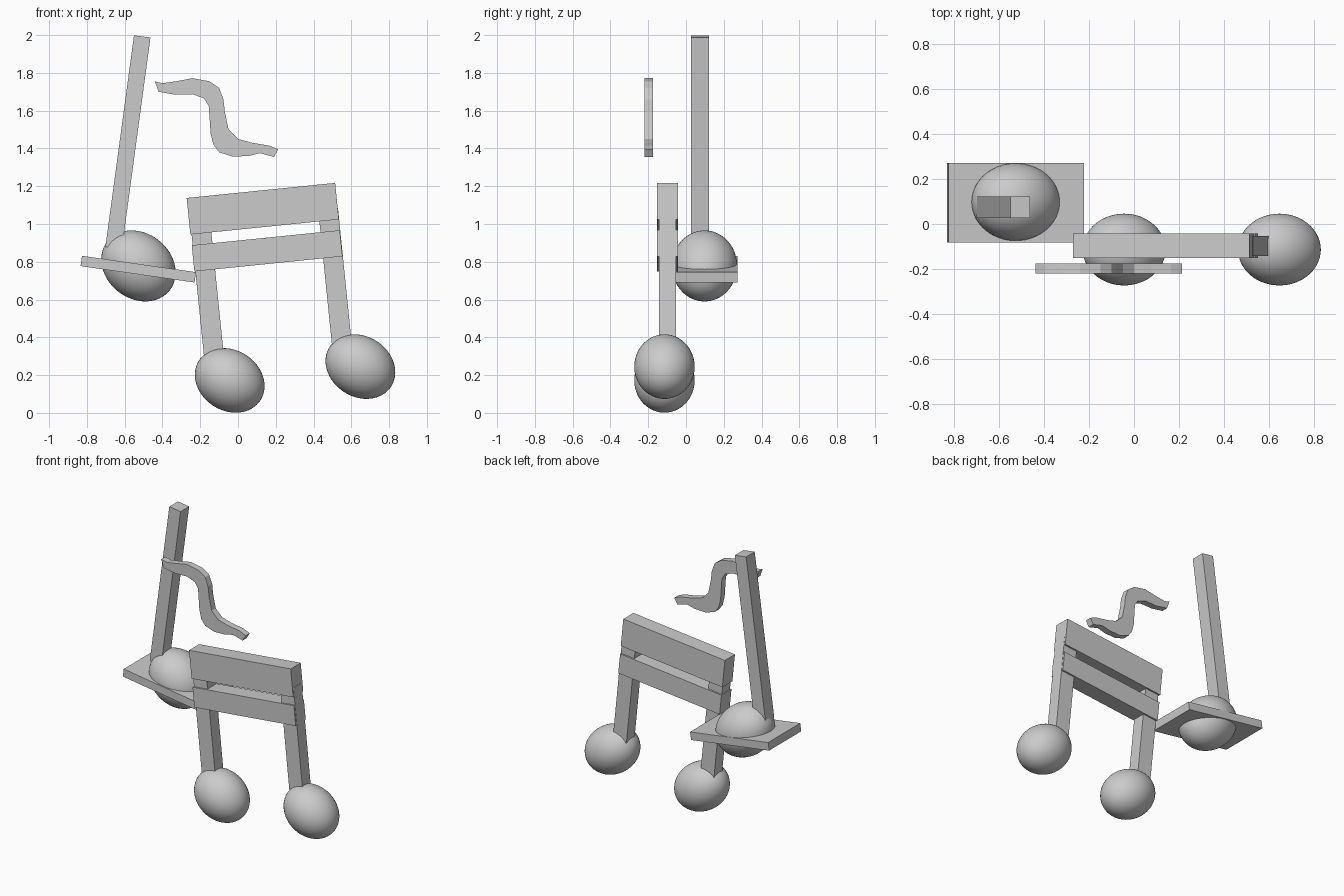
import bpy
import bmesh
from math import radians, sin, cos

old = bpy.data.objects.get("Cube")
if old:
    bpy.data.objects.remove(old, do_unlink=True)

GREY = (0.6, 0.6, 0.6, 1.0)
grey = bpy.data.materials.new("plain grey")
grey.use_nodes = True
grey.diffuse_color = GREY
grey.node_tree.nodes["Principled BSDF"].inputs["Base Color"].default_value = GREY


def add_object(name, bm):
    mesh = bpy.data.meshes.new(name)
    bmesh.ops.recalc_face_normals(bm, faces=bm.faces)
    bm.to_mesh(mesh)
    bm.free()
    mesh.materials.append(grey)
    obj = bpy.data.objects.new(name, mesh)
    bpy.context.collection.objects.link(obj)
    return obj


def box(name, center, size, tilt):
    """Box turned about the y axis by tilt degrees."""
    bm = bmesh.new()
    bmesh.ops.create_cube(bm, size=1)
    bmesh.ops.scale(bm, vec=size, verts=bm.verts)
    obj = add_object(name, bm)
    obj.location = center
    obj.rotation_euler.y = radians(tilt)


def bar(name, top, width, depth, length, tilt):
    """Upright box hanging down from the centre of its top end."""
    a = radians(tilt)
    x, y, z = top
    center = (x - sin(a) * length / 2, y, z - cos(a) * length / 2)
    box(name, center, (width, depth, length), tilt)


def note_head(name, center, radii, tilt):
    bm = bmesh.new()
    bmesh.ops.create_uvsphere(bm, u_segments=48, v_segments=32, radius=1)
    bmesh.ops.scale(bm, vec=radii, verts=bm.verts)
    for f in bm.faces:
        f.smooth = True
    obj = add_object(name, bm)
    obj.location = center
    obj.rotation_euler.y = radians(tilt)


# Single note: head, crossing ledger plate and tall stem
note_head("single_note_head", (-0.527, 0.098, 0.778), (0.21, 0.173, 0.173), 38)
box("ledger_plate", (-0.528, 0.095, 0.761), (0.61, 0.355, 0.055), 8.2)
bar("single_note_stem", (-0.507, 0.075, 1.993), 0.088, 0.095, 1.13, 7.7)

# Beamed pair: two heads, two stems and two beams
PAIR_TILT = -5.8
for side, head_x, head_z, stem_x, stem_z in (
        ("right", -0.044, 0.172, -0.2015, 1.03),
        ("left", 0.648, 0.245, 0.477, 1.08)):
    note_head(side + "_pair_head", (head_x, -0.114, head_z), (0.194, 0.16, 0.16), 33)
    bar(side + "_pair_stem", (stem_x, -0.098, stem_z), 0.105, 0.09, 0.75, PAIR_TILT)
box("upper_beam", (0.131, -0.097, 1.081), (0.79, 0.111, 0.194), PAIR_TILT)
box("lower_beam", (0.154, -0.097, 0.858), (0.788, 0.111, 0.139), PAIR_TILT)

# Wavy ribbon: outline in x and z, given thickness along y
upper_edge = [(-.44, 1.755), (-.4, 1.745), (-.33, 1.755), (-.24, 1.772), (-.15, 1.755),
              (-.1, 1.72), (-.077, 1.66), (-.07, 1.595), (-.05, 1.5), (0, 1.45),
              (.075, 1.43), (.165, 1.415), (.213, 1.395)]
lower_edge = [(-.42, 1.7), (-.335, 1.685), (-.24, 1.687), (-.18, 1.665), (-.155, 1.625),
              (-.15, 1.555), (-.145, 1.48), (-.13, 1.42), (-.1, 1.38), (-.03, 1.357),
              (.055, 1.36), (.115, 1.375), (.19, 1.355)]
bm = bmesh.new()
rings = []
for (ux, uz), (lx, lz) in zip(upper_edge, lower_edge):
    corners = ((ux, -.22, uz), (ux, -.175, uz), (lx, -.175, lz), (lx, -.22, lz))
    rings.append([bm.verts.new(c) for c in corners])
for a, b in zip(rings, rings[1:]):
    for i in range(4):
        j = (i + 1) % 4
        bm.faces.new((a[i], a[j], b[j], b[i]))
bm.faces.new(rings[0])
bm.faces.new(rings[-1])
add_object("wavy_ribbon", bm)
